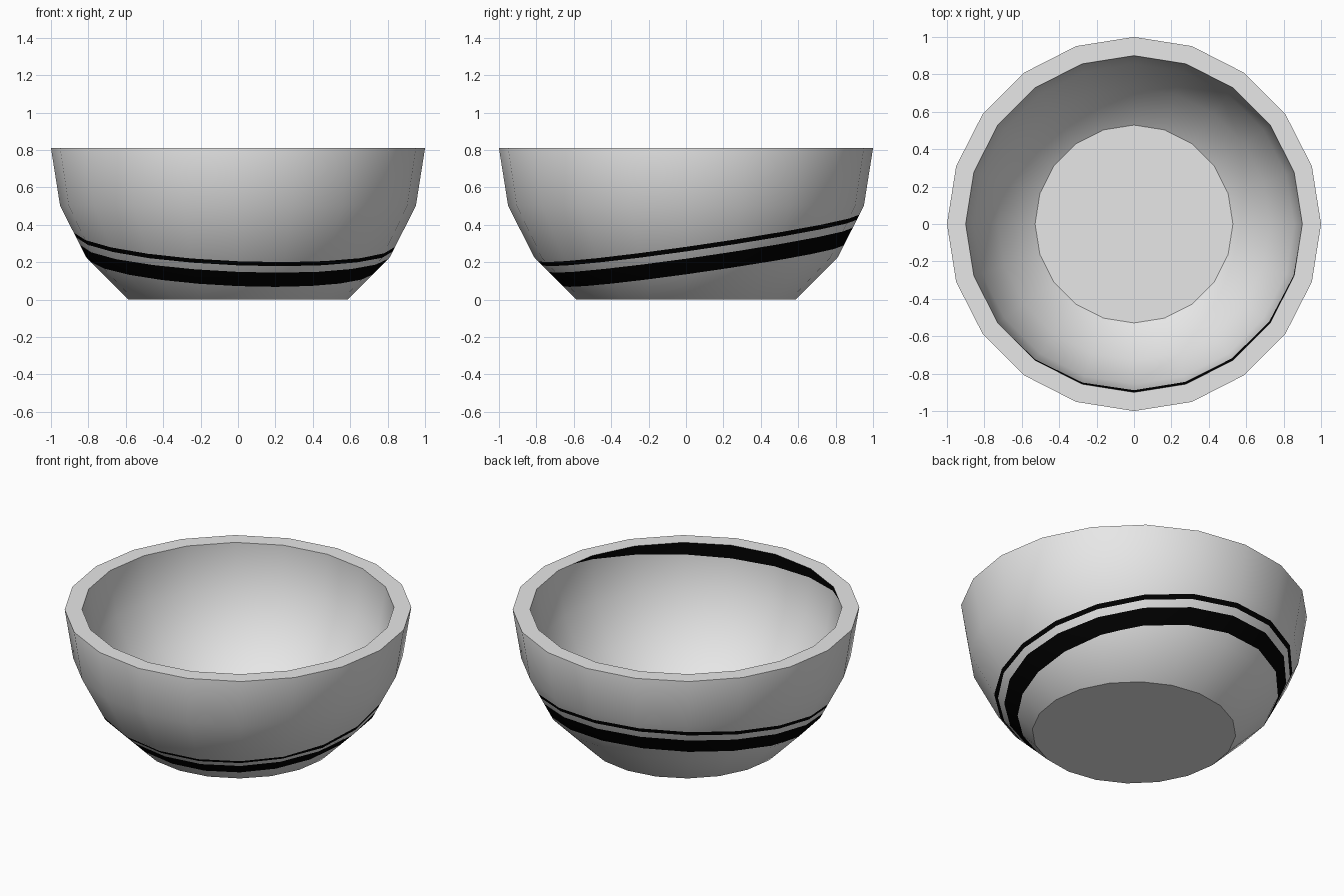
import bpy, bmesh, math
from mathutils import Vector

if "Cube" in bpy.data.objects:
    bpy.data.objects.remove(bpy.data.objects["Cube"])

SIDES, RIM_Z, INNER = 20, 0.81, 0.9
UP = Vector((0.045, -0.145, 1.0))       # normal of the tilted stripe planes


def level(p):
    return UP.dot(p)


def material(name, rgb):
    m = bpy.data.materials.new(name)
    m.diffuse_color = (*rgb, 1)
    m.use_nodes = True
    m.node_tree.nodes["Principled BSDF"].inputs["Base Color"].default_value = m.diffuse_color
    return m


bm = bmesh.new()


def ring(radius, step):
    a = math.radians(18 * step)
    r, z = radius * math.cos(a), RIM_Z - radius * math.sin(a)
    return [bm.verts.new((r * math.cos(t), r * math.sin(t), z))
            for t in (2 * math.pi * i / SIDES for i in range(SIDES))]


# Rings from the foot up the outside, over the rim, down to the inner floor
rings = [ring(1, s) for s in (3, 2, 1, 0)] + [ring(INNER, s) for s in (0, 1, 2, 3)]
kind = bm.faces.layers.int.new("kind")   # 0 flat, 1 outer wall, 2 inner wall
for k, (a, b) in enumerate(zip(rings, rings[1:])):
    for i in range(SIDES):
        j = (i + 1) % SIDES
        f = bm.faces.new((a[i], a[j], b[j], b[i]))
        f[kind] = 1 if k < 3 else 0 if k == 3 else 2
bm.faces.new(rings[0][::-1])
bm.faces.new(rings[-1])

# Cut the tilted stripe edges into the walls
STRIPES = {1: ((0.168, 0.255), (0.295, 0.32)), 2: ((0.867, 2.0),)}
for wall, bands in STRIPES.items():
    for h in (h for band in bands for h in band):
        faces = [f for f in bm.faces if f[kind] == wall]
        geom = set(faces)
        for f in faces:
            geom.update(f.edges)
            geom.update(f.verts)
        bmesh.ops.bisect_plane(bm, geom=list(geom), plane_co=(0, 0, h), plane_no=UP)

for f in bm.faces:
    f.smooth = True
    h = level(f.calc_center_median())
    f.material_index = int(any(lo < h < hi for lo, hi in STRIPES.get(f[kind], ())))

# Round wall normals, flat rim, floor and foot
bm.normal_update()
normals = []
centre = Vector((0, 0, RIM_Z))
for f in bm.faces:
    for v in f.verts:
        d = (v.co - centre).normalized()
        normals.append((f.normal, d, -d)[f[kind]].copy())

mesh = bpy.data.meshes.new("bowl")
bm.to_mesh(mesh)
bm.free()
mesh.normals_split_custom_set(normals)
mesh.materials.append(material("light_grey", (0.8, 0.8, 0.8)))
mesh.materials.append(material("black", (0.0, 0.0, 0.0)))
bpy.context.collection.objects.link(bpy.data.objects.new("bowl", mesh))
